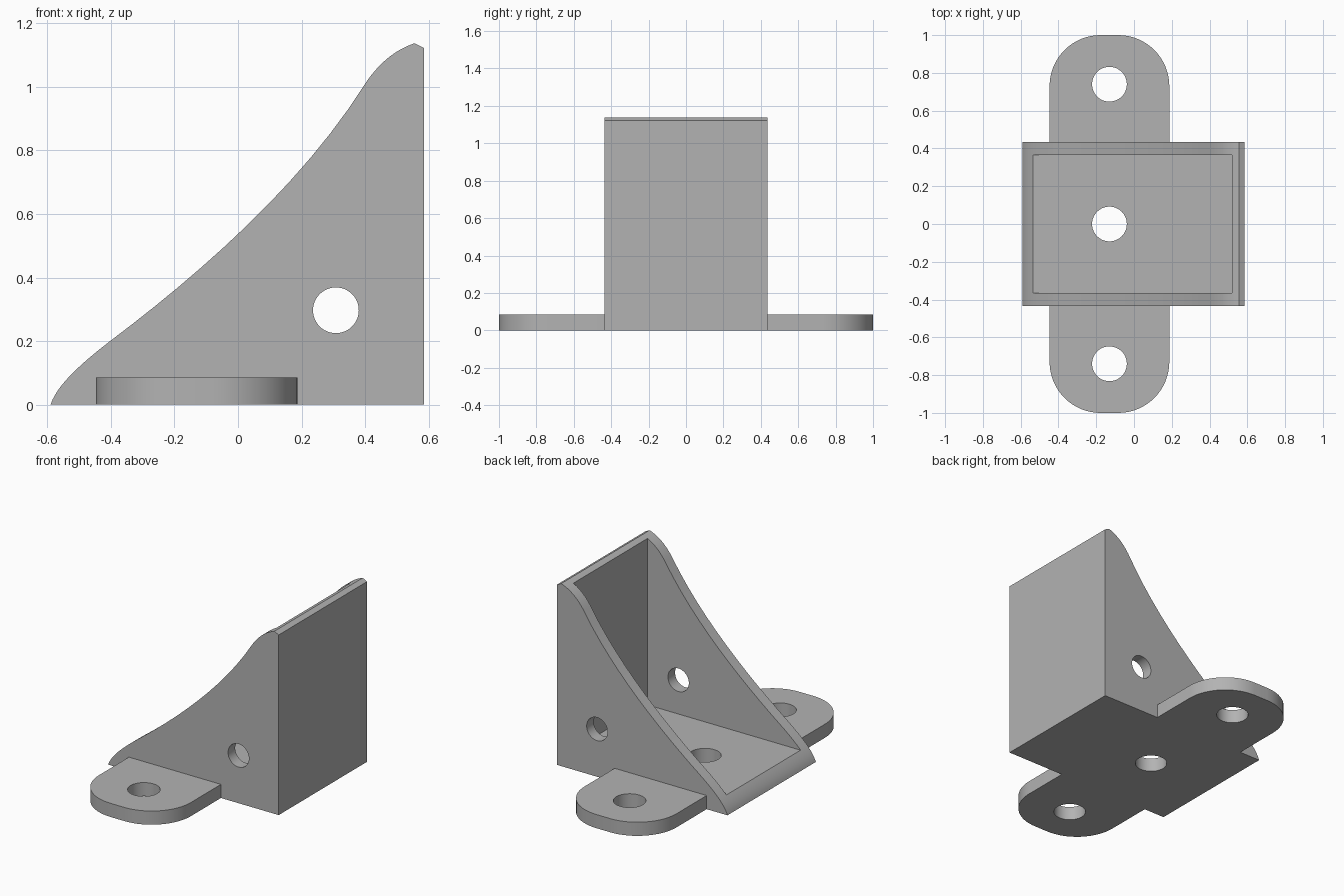
import bpy, bmesh, math
from mathutils import Vector, Matrix
from mathutils.geometry import interpolate_bezier

if "Cube" in bpy.data.objects:
    bpy.data.objects.remove(bpy.data.objects["Cube"])

grey = bpy.data.materials.new("plain grey")
grey.use_nodes = True
grey.diffuse_color = (0.45, 0.45, 0.45, 1)
grey.node_tree.nodes["Principled BSDF"].inputs["Base Color"].default_value = grey.diffuse_color

HALF_W = 0.435      # half width of the bracket body
WALL = 0.07         # side wall thickness
FLOOR = 0.085       # floor and ear thickness
HOLE_X = -0.13      # line of the screw holes


def prism(name, outline, offset):
    """Extrude a closed outline of 3D points by an offset."""
    bm = bmesh.new()
    face = bm.faces.new([bm.verts.new(p) for p in outline])
    ext = bmesh.ops.extrude_face_region(bm, geom=[face])
    moved = [v for v in ext["geom"] if isinstance(v, bmesh.types.BMVert)]
    bmesh.ops.translate(bm, verts=moved, vec=offset)
    bmesh.ops.recalc_face_normals(bm, faces=bm.faces)
    return to_object(name, bm)


def to_object(name, bm):
    mesh = bpy.data.meshes.new(name)
    bm.to_mesh(mesh)
    bm.free()
    mesh.materials.append(grey)
    obj = bpy.data.objects.new(name, mesh)
    bpy.context.collection.objects.link(obj)
    return obj


def box(name, low, high):
    (x0, y0, z0), (x1, y1, z1) = low, high
    outline = [(x0, y0, z0), (x1, y0, z0), (x1, y1, z0), (x0, y1, z0)]
    return prism(name, outline, (0, 0, z1 - z0))


def drill(name, centre, radius, depth, axis):
    bm = bmesh.new()
    turn = Matrix.Rotation(math.pi / 2, 4, "X") if axis == "Y" else Matrix()
    bmesh.ops.create_cone(bm, cap_ends=True, segments=48, radius1=radius, radius2=radius,
                          depth=depth, matrix=Matrix.Translation(centre) @ turn)
    return to_object(name, bm)


def combine(target, other, operation):
    """Apply a boolean and discard the helper."""
    mod = target.modifiers.new(other.name, "BOOLEAN")
    mod.operation, mod.solver, mod.object = operation, "EXACT", other
    bpy.context.view_layer.objects.active = target
    bpy.ops.object.modifier_apply(modifier=mod.name)
    bpy.data.objects.remove(other)


# Curved side profile, extruded across the width
curves = [((-0.59, 0), (-0.57, 0.06), (-0.5, 0.125), (-0.4, 0.202)),
          ((-0.4, 0.202), (-0.13, 0.405), (0.2, 0.69), (0.4, 1.01)),
          ((0.4, 1.01), (0.44, 1.07), (0.49, 1.115), (0.555, 1.137))]
profile = [(0.585, 0), (-0.59, 0)]
for c in curves:
    pts = interpolate_bezier(*[Vector(p) for p in c], 13)
    profile += [(p.x, p.y) for p in pts[1:]]
profile.append((0.585, 1.122))
bracket = prism("bracket", [(x, -HALF_W, z) for x, z in profile], (0, 2 * HALF_W, 0))

# Hollow between the side walls, the back wall and the floor
inner = HALF_W - WALL
combine(bracket, box("hollow", (-0.54, -inner, FLOOR), (0.52, inner, 1.5)), "DIFFERENCE")

# Rounded mounting ears on both sides, each with a screw hole
HALF_EAR, CORNER = 0.317, 0.27
for side in (-1, 1):
    outline = [(HOLE_X + HALF_EAR, side * 0.4, 0)]
    for start, sx in ((0, 1), (90, -1)):
        for i in range(17):
            a = math.radians(start + 90 * i / 16)
            outline.append((HOLE_X + sx * (HALF_EAR - CORNER) + CORNER * math.cos(a),
                            side * (1 - CORNER + CORNER * math.sin(a)), 0))
    outline.append((HOLE_X - HALF_EAR, side * 0.4, 0))
    combine(bracket, prism("ear", outline, (0, 0, FLOOR)), "UNION")

# Three vertical screw holes and one cross hole through both walls
for y in (-0.74, 0, 0.74):
    combine(bracket, drill("screw_hole", (HOLE_X, y, 0), 0.092, 0.6, "Z"), "DIFFERENCE")
combine(bracket, drill("cross_hole", (0.308, 0, 0.297), 0.072, 1.5, "Y"), "DIFFERENCE")

# Smooth curves, crisp edges
for o in bpy.context.selected_objects:
    o.select_set(False)
bracket.select_set(True)
bpy.context.view_layer.objects.active = bracket
bpy.ops.object.shade_smooth_by_angle(angle=math.radians(20))
